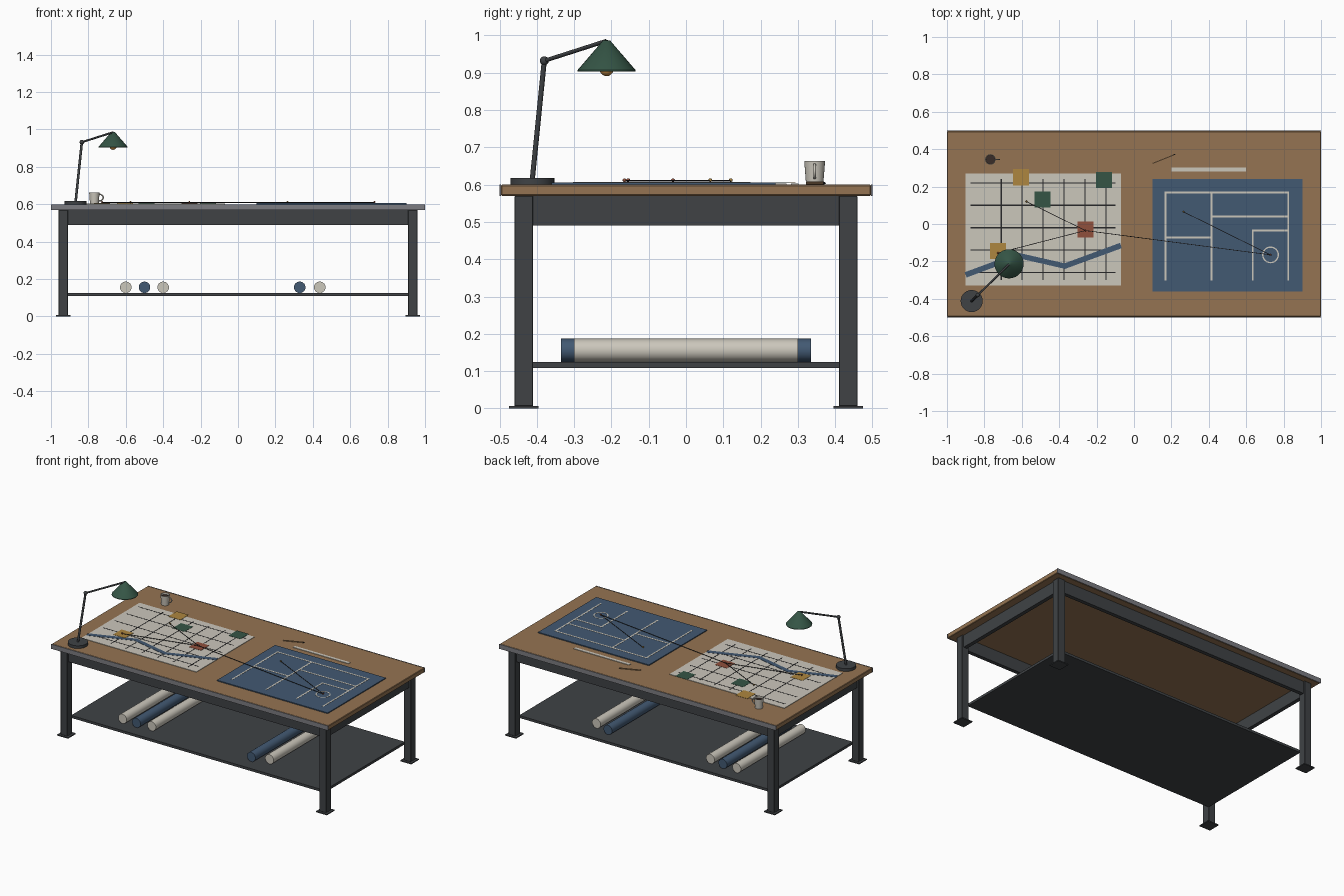
import bpy, bmesh, math
from mathutils import Vector

if "Cube" in bpy.data.objects:
    bpy.data.objects.remove(bpy.data.objects["Cube"])


def mat(name, r, g, b):
    m = bpy.data.materials.new(name)
    m.diffuse_color = (r, g, b, 1)
    m.use_nodes = True
    m.node_tree.nodes["Principled BSDF"].inputs["Base Color"].default_value = m.diffuse_color
    return m


WOOD = mat("wood", .30, .175, .085)
STEEL = mat("dark_steel", .05, .055, .06)
EDGE = mat("edge_steel", .2, .2, .22)
BLUE = mat("blue", .055, .1, .17)
CREAM = mat("cream", .6, .57, .5)
GREEN = mat("green", .035, .09, .06)
OCHRE = mat("ochre", .42, .24, .05)
RED = mat("red", .28, .08, .045)
DARK = mat("dark", .02, .02, .022)
COFFEE = mat("coffee", .04, .025, .02)
BULB = mat("bulb", .6, .28, .06)


def finish(name, bm, m, smooth=False):
    me = bpy.data.meshes.new(name)
    bmesh.ops.recalc_face_normals(bm, faces=bm.faces)
    bm.to_mesh(me)
    bm.free()
    o = bpy.data.objects.new(name, me)
    bpy.context.collection.objects.link(o)
    me.materials.append(m)
    if smooth:
        bpy.ops.object.select_all(action='DESELECT')
        o.select_set(True)
        bpy.context.view_layer.objects.active = o
        bpy.ops.object.shade_smooth_by_angle(angle=math.radians(40))
    return o


def box(name, x0, x1, y0, y1, z0, z1, m, bevel=0):
    bm = bmesh.new()
    bmesh.ops.create_cube(bm, size=1)
    for v in bm.verts:
        v.co = ((x0 + x1) / 2 + v.co.x * (x1 - x0),
                (y0 + y1) / 2 + v.co.y * (y1 - y0),
                (z0 + z1) / 2 + v.co.z * (z1 - z0))
    if bevel:
        bmesh.ops.bevel(bm, geom=bm.edges[:], offset=bevel, segments=1, affect='EDGES')
    return finish(name, bm, m)


def rod(name, a, b, r, m, n=12, r2=None, smooth=True, caps=True):
    a, b = Vector(a), Vector(b)
    bm = bmesh.new()
    bmesh.ops.create_cone(bm, cap_ends=caps, segments=n, radius1=r,
                          radius2=r if r2 is None else r2, depth=(b - a).length)
    q = (b - a).to_track_quat('Z', 'Y')
    for v in bm.verts:
        v.co = q @ v.co + (a + b) / 2
    return finish(name, bm, m, smooth)


def ball(name, c, r, m, n=12):
    bm = bmesh.new()
    bmesh.ops.create_uvsphere(bm, u_segments=n, v_segments=n // 2 + 2, radius=r)
    bmesh.ops.translate(bm, verts=bm.verts, vec=c)
    return finish(name, bm, m, True)


def lathe(name, c, profile, m, n=24):
    bm = bmesh.new()
    vs = [bm.verts.new((r, 0, z)) for r, z in profile]
    es = [bm.edges.new(p) for p in zip(vs, vs[1:])]
    bmesh.ops.spin(bm, geom=vs + es, cent=(0, 0, 0), axis=(0, 0, 1),
                   angle=2 * math.pi, steps=n)
    bmesh.ops.remove_doubles(bm, verts=bm.verts, dist=1e-5)
    bmesh.ops.translate(bm, verts=bm.verts, vec=c)
    return finish(name, bm, m, True)


def strip(name, pts, w, z0, z1, m):
    # flat ribbon with mitred joints along a path
    bm = bmesh.new()
    pts = [Vector(p) for p in pts]
    prev = None
    for i, p in enumerate(pts):
        d = (pts[min(i + 1, len(pts) - 1)] - pts[max(i - 1, 0)]).normalized()
        s = Vector((-d.y, d.x)) * w / 2
        ring = [bm.verts.new((*(p + k * s), z)) for k, z in
                ((1, z0), (-1, z0), (-1, z1), (1, z1))]
        if prev:
            for k in range(4):
                bm.faces.new((prev[k], prev[k - 1], ring[k - 1], ring[k]))
        else:
            bm.faces.new(ring)
        prev = ring
    bm.faces.new(prev[::-1])
    return finish(name, bm, m)


# table top with steel edging
box("table_top", -1, 1, -.496, .496, .57, .60, WOOD, .003)
for s, n in ((-1, "front"), (1, "back")):
    y = sorted((s * .496, s * .5))
    box(n + "_edge_strip", -1, 1, *y, .57, .60, EDGE)
    # long and short aprons
    y = sorted((s * .425, s * .45))
    box(n + "_apron", -.91, .91, *y, .49, .57, STEEL)
    x = sorted((s * .925, s * .95))
    box(("left" if s < 0 else "right") + "_apron", *x, -.41, .41, .49, .57, STEEL)
    # legs with foot plates
    for t, k in ((-1, "left"), (1, "right")):
        x, y = t * .935, s * .435
        box(f"{n}_{k}_leg", x - .025, x + .025, y - .025, y + .025, .006, .57, STEEL, .002)
        box(f"{n}_{k}_foot_plate", x - .039, x + .039, y - .039, y + .039, 0, .007, STEEL)
box("lower_shelf", -.915, .915, -.415, .415, .109, .125, STEEL)

# rolled plans on the shelf
for i, (x, h, m) in enumerate(((-.60, .335, CREAM), (-.50, .335, BLUE), (-.40, .32, CREAM),
                               (.33, .335, BLUE), (.437, .30, CREAM))):
    rod(f"paper_roll_{i + 1}", (x, -h, .156), (x, h, .156), .031, m, 14)

# city map sheet with grid, river and notes
box("map_sheet", -.90, -.07, -.33, .27, .60, .603, CREAM)
for i in range(6):
    x = -.71 + i * .112
    box(f"map_street_{i + 1}", x - .003, x + .003, -.30, .24, .603, .6036, DARK)
for i in range(5):
    y = .22 - i * .12
    box(f"map_avenue_{i + 1}", -.875, -.10, y - .003, y + .003, .603, .6036, DARK)
strip("map_river", [(-.90, -.272), (-.62, -.168), (-.37, -.225), (-.07, -.115)],
      .03, .603, .6042, BLUE)
for i, (x, y, m) in enumerate(((-.605, .25, OCHRE), (-.49, .13, GREEN), (-.16, .235, GREEN),
                               (-.26, -.03, RED), (-.727, -.145, OCHRE))):
    box(f"note_{i + 1}", x - .043, x + .043, y - .043, y + .043, .6042, .6056, m)

# blueprint with plan lines
box("blueprint_sheet", .10, .90, -.36, .24, .60, .606, BLUE)
for i, (x0, y0, x1, y1) in enumerate((
        (.168, -.298, .168, .168), (.168, .168, .825, .168), (.825, -.298, .825, .168),
        (.415, -.298, .415, .168), (.415, .04, .825, .04), (.168, -.072, .415, -.072),
        (.635, -.035, .825, -.035), (.635, -.298, .635, -.035))):
    box(f"plan_line_{i + 1}", x0 - .005, x1 + .005, y0 - .005, y1 + .005, .606, .607, CREAM)
lathe("plan_ring", (.73, -.165, 0), [(.038, .606), (.038, .607), (.045, .607), (.045, .606),
                                     (.038, .606)], CREAM, 28)

# pins joined by thread
pins = [(-.26, -.035), (-.727, -.155), (.73, -.165), (-.575, .12), (.265, .065)]
for i, (x, y) in enumerate(pins):
    rod(f"pin_shaft_{i + 1}", (x, y, .603), (x, y, .611), .0015, DARK, 6)
    ball(f"pin_head_{i + 1}", (x, y, .612), .005, RED if i < 3 else OCHRE, 10)
for i, (a, b) in enumerate(((0, 1), (0, 2), (0, 3), (2, 4))):
    rod(f"thread_{i + 1}", (*pins[a], .61), (*pins[b], .61), .002, DARK, 6)

# ruler and pencil
box("ruler", .20, .60, .282, .302, .60, .603, CREAM)
rod("pencil", (.10, .325, .604), (.212, .37, .604), .004, WOOD, 6, smooth=False)
rod("pencil_tip", (.212, .37, .604), (.225, .375, .604), .004, DARK, 6, r2=.0005, smooth=False)

# mug with handle
lathe("mug", (-.768, .345, .60), [(0, 0), (.023, 0), (.028, .064), (.025, .064), (.022, .006),
                                  (0, .006)], CREAM)
rod("mug_coffee", (-.768, .345, .640), (-.768, .345, .652), .0245, COFFEE, 24)
cu = bpy.data.curves.new("mug_handle", 'CURVE')
cu.dimensions = '3D'
cu.bevel_depth = .0035
cu.bevel_resolution = 2
sp = cu.splines.new('POLY')
sp.points.add(8)
for i, p in enumerate(sp.points):
    a = math.pi * (i / 8 - .5)
    p.co = (-.743 + .023 * math.cos(a), .345, .636 + .018 * math.sin(a), 1)
cu.materials.append(CREAM)
bpy.context.collection.objects.link(bpy.data.objects.new("mug_handle", cu))

# desk lamp
foot, elbow, head = (-.868, -.412, .615), (-.835, -.38, .932), (-.668, -.215, .985)
rod("lamp_base", (-.868, -.412, .60), (-.868, -.412, .618), .059, STEEL, 28)
rod("lamp_lower_arm", foot, elbow, .007, STEEL)
rod("lamp_upper_arm", elbow, head, .0055, STEEL)
ball("lamp_elbow", elbow, .012, STEEL)
lathe("lamp_shade", (-.668, -.213, 0), [(0, .988), (.010, .986), (.078, .907), (.078, .904),
                                        (.074, .904), (.008, .980), (0, .981)], GREEN, 28)
ball("lamp_bulb", (-.668, -.213, .91), .019, BULB, 16)
rod("lamp_socket", (-.668, -.213, .92), (-.668, -.213, .978), .009, STEEL)
